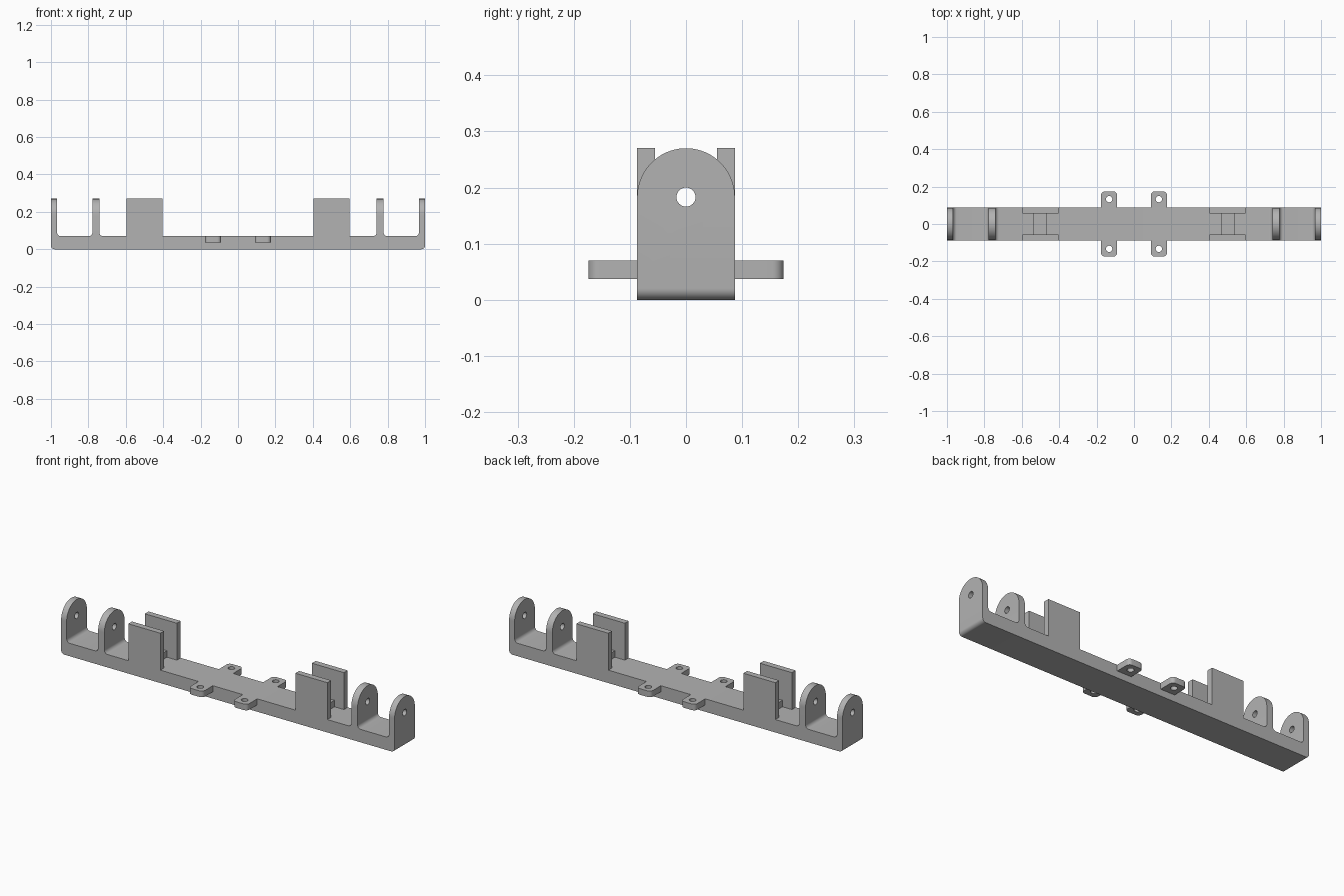
import bpy, bmesh
from math import cos, sin, radians
from mathutils import Vector

if "Cube" in bpy.data.objects:
    bpy.data.objects.remove(bpy.data.objects["Cube"])

grey = bpy.data.materials.new("grey plastic")
grey.use_nodes = True
colour = (0.45, 0.45, 0.45, 1)
grey.diffuse_color = colour
grey.node_tree.nodes["Principled BSDF"].inputs["Base Color"].default_value = colour

HALF_WIDTH, DECK, TOP = 0.087, 0.07, 0.27
FILLET = 0.02
PIVOT_Z = TOP - HALF_WIDTH


def arc(cx, cy, r, start, end, steps=8):
    angles = [radians(start + (end - start) * i / steps) for i in range(steps + 1)]
    return [(cx + r * cos(a), cy + r * sin(a)) for a in angles]


def prism(name, outline, axis, low, high):
    """Extrude a 2D outline along the given axis; the other two axes keep order."""
    def place(u, v, w):
        return {"x": (w, u, v), "y": (u, w, v), "z": (u, v, w)}[axis]
    bm = bmesh.new()
    face = bm.faces.new([bm.verts.new(place(u, v, low)) for u, v in outline])
    grown = bmesh.ops.extrude_face_region(bm, geom=[face])
    shift = Vector(place(0, 0, high - low))
    for v in grown["geom"]:
        if isinstance(v, bmesh.types.BMVert):
            v.co += shift
    bmesh.ops.recalc_face_normals(bm, faces=bm.faces)
    mesh = bpy.data.meshes.new(name)
    bm.to_mesh(mesh)
    bm.free()
    mesh.materials.append(grey)
    obj = bpy.data.objects.new(name, mesh)
    bpy.context.collection.objects.link(obj)
    return obj


def box(name, x0, x1, y0, y1, z0, z1):
    return prism(name, [(x0, y0), (x1, y0), (x1, y1), (x0, y1)], "z", z0, z1)


def carve(obj, tool, operation):
    """Apply a boolean and discard the tool."""
    tool.hide_render = True
    mod = obj.modifiers.new("carve", "BOOLEAN")
    mod.operation, mod.object, mod.solver = operation, tool, "EXACT"
    with bpy.context.temp_override(object=obj, active_object=obj):
        bpy.ops.object.modifier_apply(modifier=mod.name)
    bpy.data.objects.remove(tool)


def smooth(obj):
    bpy.ops.object.select_all(action="DESELECT")
    obj.select_set(True)
    bpy.context.view_layer.objects.active = obj
    bpy.ops.object.shade_smooth_by_angle(angle=radians(30))


# Base bar and four upright lugs, drawn as one side profile
lift = DECK + FILLET
half = arc(1 - FILLET, FILLET, FILLET, -90, 0)
half += [(1, TOP), (0.967, TOP)]
half += arc(0.967 - FILLET, lift, FILLET, 0, -90)
half += arc(0.778 + FILLET, lift, FILLET, -90, -180)
half += [(0.778, TOP), (0.741, TOP)]
half += arc(0.741 - FILLET, lift, FILLET, 0, -90)
outline = half + [(-x, z) for x, z in reversed(half)]
frame = prism("base_with_pivot_lugs", outline, "y", -0.1, 0.1)

# Round the lug tops and drill the pivot holes through all of them
dome = [(-HALF_WIDTH, -0.1), (HALF_WIDTH, -0.1)]
dome += arc(0, PIVOT_Z, HALF_WIDTH, 0, 180, 40)
carve(frame, prism("dome_cutter", dome, "x", -1.1, 1.1), "INTERSECT")
hole = arc(0, PIVOT_Z, 0.017, 0, 360, 32)[:-1]
carve(frame, prism("pivot_drill", hole, "x", -1.1, 1.1), "DIFFERENCE")
smooth(frame)

for side, sx in (("left", 1), ("right", -1)):
    # Paired holder plates with a low stop block between them
    x0, x1 = sorted((sx * 0.405, sx * 0.597))
    for end, sy in (("back", 1), ("front", -1)):
        y0, y1 = sorted((sy * 0.055, sy * HALF_WIDTH))
        box(f"holder_plate_{side}_{end}", x0, x1, y0, y1, DECK, TOP)
    x0, x1 = sorted((sx * 0.465, sx * 0.54))
    box(f"stop_block_{side}", x0, x1, -0.055, 0.055, DECK, 0.105)

    # Mounting ears with rounded outer corners and a screw hole
    for end, sy in (("back", 1), ("front", -1)):
        cx, w, reach, r = 0.133, 0.043, 0.174, 0.02
        ear = [(cx - w, HALF_WIDTH), (cx + w, HALF_WIDTH)]
        ear += arc(cx + w - r, reach - r, r, 0, 90)
        ear += arc(cx - w + r, reach - r, r, 90, 180)
        obj = prism(f"mounting_ear_{side}_{end}",
                    [(sx * x, sy * y) for x, y in ear], "z", 0.037, DECK)
        screw = arc(sx * cx, sy * 0.133, 0.017, 0, 360, 32)[:-1]
        carve(obj, prism("screw_drill", screw, "z", 0, 0.1), "DIFFERENCE")
        smooth(obj)
